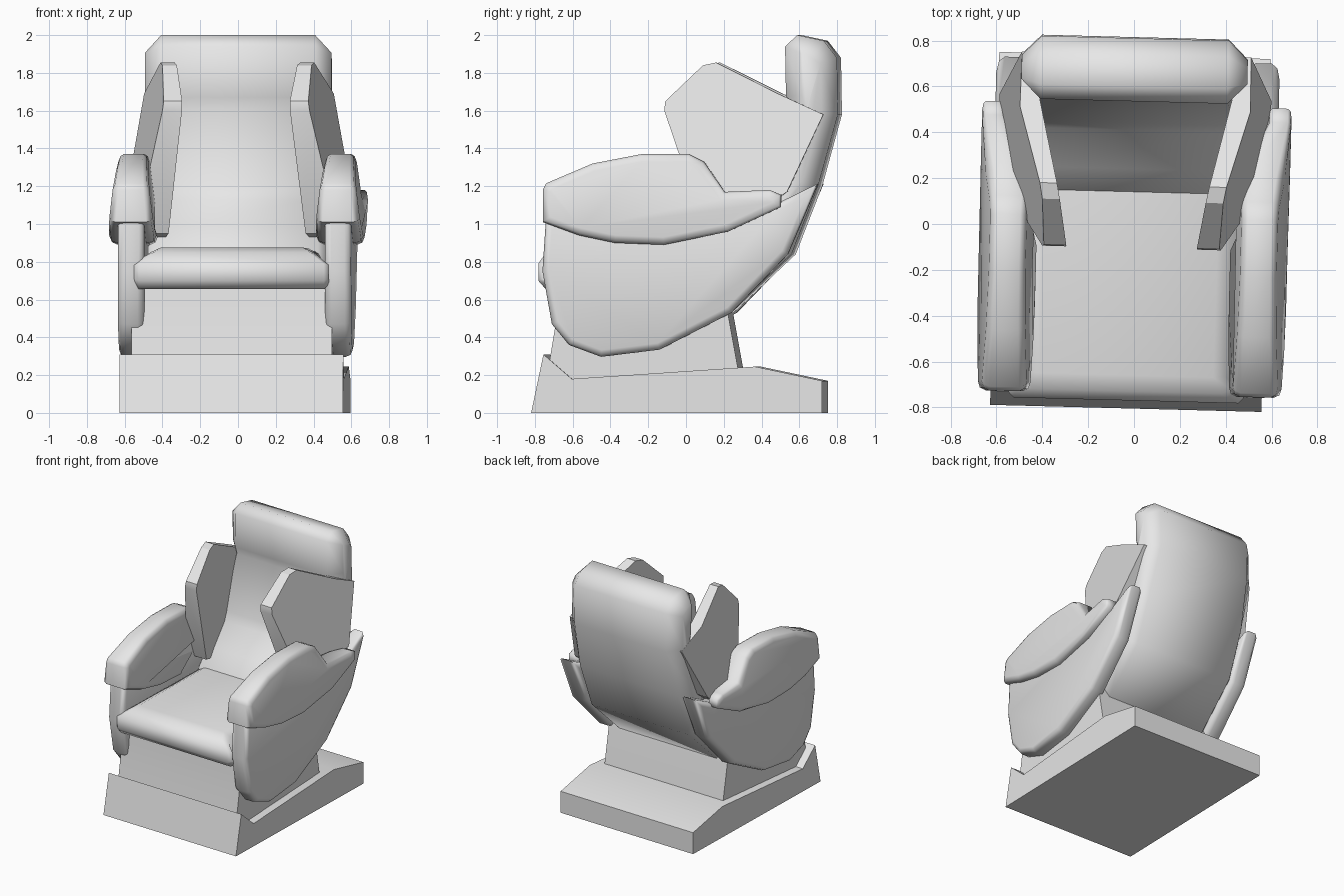
import bpy
import bmesh
from math import radians, copysign
from mathutils import Matrix

cube = bpy.data.objects.get("Cube")
if cube:
    bpy.data.objects.remove(cube)

grey = bpy.data.materials.new("light grey")
grey.use_nodes = True
GREY = (0.8, 0.8, 0.8, 1)
grey.diffuse_color = GREY
grey.node_tree.nodes["Principled BSDF"].inputs["Base Color"].default_value = GREY

# The chair stands slightly turned on the floor
TURN = Matrix.Rotation(radians(-1.5), 4, "Z")


def slab(name, profile, x0, x1, bevel=0, segments=2, shape=None, side=1,
         shift=0, angle=62):
    """Extrude a (y, z) side profile from x0 to x1 and round its two rims."""
    bm = bmesh.new()
    ends = []
    for x in (x0, x1):
        verts = [bm.verts.new((x, y, z)) for y, z in profile]
        ends.append(verts)
        bm.faces.new(verts)
    n = len(profile)
    for i in range(n):
        j = (i + 1) % n
        bm.faces.new((ends[0][i], ends[0][j], ends[1][j], ends[1][i]))
    bmesh.ops.recalc_face_normals(bm, faces=bm.faces)
    if bevel:
        rims = [e for e in bm.edges if e.verts[0].co.x == e.verts[1].co.x]
        bmesh.ops.bevel(bm, geom=rims, offset=bevel, segments=segments,
                        profile=0.5, affect="EDGES", clamp_overlap=True)
    for v in bm.verts:
        if shape:
            v.co.x = shape(*v.co)
        v.co.x = v.co.x * side + shift
    bmesh.ops.transform(bm, matrix=TURN, verts=bm.verts)
    bmesh.ops.recalc_face_normals(bm, faces=bm.faces)
    for f in bm.faces:
        f.smooth = True
    for e in bm.edges:
        e.smooth = e.calc_face_angle(0) < radians(angle)
    mesh = bpy.data.meshes.new(name)
    bm.to_mesh(mesh)
    bm.free()
    mesh.materials.append(grey)
    obj = bpy.data.objects.new(name, mesh)
    bpy.context.collection.objects.link(obj)
    return obj


OFF = -0.015

# Floor base with raised front lip
slab("base", [(-0.805, 0), (0.735, 0), (0.735, 0.17), (0.38, 0.245),
              (-0.59, 0.18), (-0.74, 0.31)], -0.592, 0.592, shift=OFF, angle=30)

# Tapered pedestal under the seat
slab("pedestal", [(-0.73, 0.15), (-0.68, 0.45), (-0.66, 0.68), (0.2, 0.68),
                  (0.235, 0.53), (0.295, 0.2)], -0.53, 0.53, shift=OFF, angle=30)


def seat_slope(x, y, z):
    # The ends of the cushion slope in towards its top
    return x * (1 - 0.23 * max(0, z - 0.79) / 0.085)


# Seat cushion with rolled front
slab("seat", [(-0.77, 0.79), (-0.77, 0.7), (-0.73, 0.655), (0.25, 0.655),
              (0.25, 0.87), (-0.66, 0.875), (-0.73, 0.85)],
     -0.515, 0.515, 0.025, 1, shape=seat_slope, shift=OFF)


def square_lower(x, y, z):
    # Only the headrest has wide chamfers, the lower back is squarer
    if z < 1.5 and abs(x) > 0.3:
        return copysign(max(abs(x), 0.435), x)
    return x


# Reclined backrest with lumbar bulge and overhanging headrest
slab("backrest", [(0.0, 0.6), (0.14, 0.87), (0.24, 0.99), (0.41, 1.13),
                  (0.44, 1.2), (0.56, 1.61), (0.54, 1.67), (0.535, 1.94),
                  (0.6, 2.0), (0.74, 1.97), (0.81, 1.88), (0.815, 1.58),
                  (0.71, 1.2), (0.57, 0.84), (0.24, 0.53)],
     -0.493, 0.493, 0.085, 1, shape=square_lower, shift=OFF)


def wing_lean(x, y, z):
    # Splays outward to the rear, thickens downward, tucks in at the headrest
    outer = x > 0.34
    drop = 0.157 if outer else 0.045
    tuck = 0.07 if outer and y > 0.6 else 0
    return x + 0.21 * (y + 0.08) - drop * (z - 1.63) - tuck


def pad_taper(x, y, z):
    # Narrower towards the top, pushed outward on the rear stub
    if y > 0.22:
        return 0.625 + (x - 0.545) * 0.4
    return 0.548 + (x - 0.545) * (1 - 0.95 * max(0, z - 0.95))


WING = [(-0.105, 1.6), (-0.1, 1.65), (0.1, 1.84), (0.17, 1.855), (0.5, 1.69),
        (0.74, 1.58), (0.55, 1.17), (0.2, 0.93), (0.12, 0.95)]
PANEL = [(-0.725, 1.05), (-0.745, 0.75), (-0.695, 0.47), (-0.605, 0.36),
         (-0.435, 0.297), (-0.125, 0.335), (0.255, 0.53), (0.555, 0.84),
         (0.715, 1.215), (0.48, 1.1), (0.1, 1.1)]
PAD = [(-0.742, 1.01), (-0.742, 1.18), (-0.725, 1.215), (-0.48, 1.32),
       (-0.22, 1.37), (0.03, 1.37), (0.11, 1.33), (0.22, 1.17), (0.46, 1.18),
       (0.52, 1.155), (0.52, 1.09), (0.24, 0.96), (-0.1, 0.89), (-0.36, 0.9),
       (-0.55, 0.94)]

# Paired head wings, side panels and arm pads
for label, side in (("left", 1), ("right", -1)):
    slab(label + "_wing", WING, 0.29, 0.39, shape=wing_lean, side=side,
         shift=-0.008, angle=30)
    slab(label + "_side_panel", PANEL, 0.478, 0.618, 0.035, side=side)
    slab(label + "_arm_pad", PAD, 0.42, 0.67, 0.04, side=side, shape=pad_taper)
